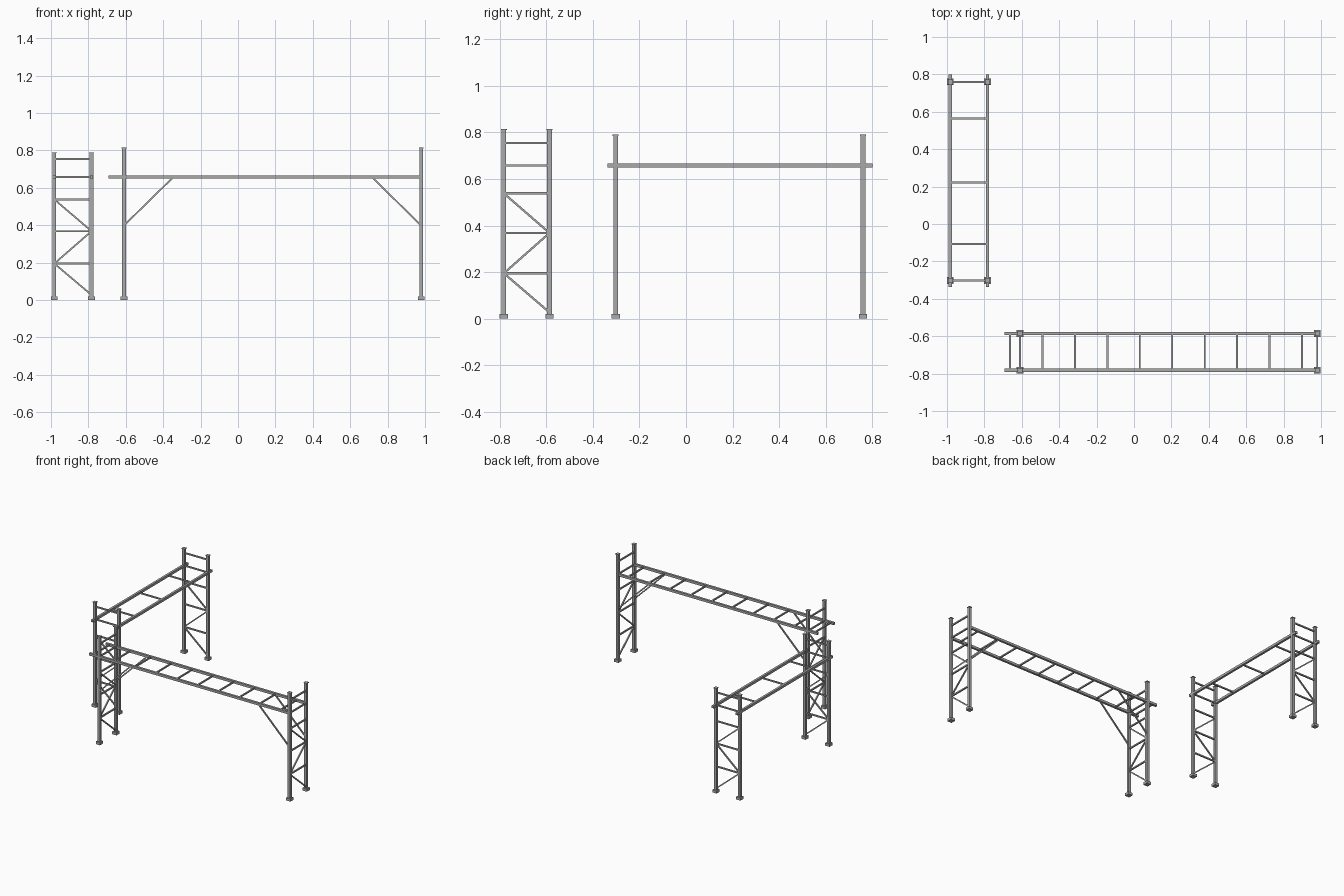
import bpy
from mathutils import Vector

cube = bpy.data.objects.get("Cube")
if cube:
    bpy.data.objects.remove(cube, do_unlink=True)

steel = bpy.data.materials.new("grey steel")
steel.use_nodes = True
grey = (0.4, 0.4, 0.4, 1)
steel.diffuse_color = grey
steel.node_tree.nodes["Principled BSDF"].inputs["Base Color"].default_value = grey

BEAM_Z = 0.658
RUNG_HEIGHTS = (0.195, 0.368, 0.538, 0.754)
ZIGZAG_HEIGHTS = (0.027, 0.195, 0.368, 0.538)


def bar(name, start, end, width, depth):
    """Square-section bar between two points."""
    start, end = Vector(start), Vector(end)
    axis = end - start
    bpy.ops.mesh.primitive_cube_add(size=1, location=(start + end) / 2)
    obj = bpy.context.object
    obj.name = name
    obj.rotation_euler = axis.to_track_quat("Z", "Y").to_euler()
    obj.scale = (width, depth, axis.length)
    obj.data.materials.append(steel)


def post(name, x, y, height):
    """Upright with a foot block and a thin cap."""
    bar(name + "_post", (x, y, 0), (x, y, height), 0.02, 0.02)
    bar(name + "_foot", (x, y, 0), (x, y, 0.02), 0.036, 0.036)
    bar(name + "_cap", (x, y, height - 0.005), (x, y, height), 0.026, 0.026)


def gate(name, place, ends, sides, height, beam_span, rungs, braces):
    """Two towers joined by a ladder; place(along, across, z) gives a point."""
    low, high = sides
    for i, along in enumerate(ends):
        tower = f"{name}_tower_{i + 1}"
        for j, across in enumerate(sides):
            p = place(along, across, 0)
            post(f"{tower}_{j + 1}", p[0], p[1], height)
        # Horizontal rungs
        for z in RUNG_HEIGHTS:
            bar(tower + "_rung", place(along, low, z), place(along, high, z), 0.01, 0.01)
        # Zigzag bracing
        for k in range(len(ZIGZAG_HEIGHTS) - 1):
            a, b = (high, low) if k % 2 == 0 else (low, high)
            bar(tower + "_diagonal", place(along, a, ZIGZAG_HEIGHTS[k]),
                place(along, b, ZIGZAG_HEIGHTS[k + 1]), 0.009, 0.009)
        # Knee braces under the ladder
        if braces:
            inward = 0.26 if i == 0 else -0.26
            for across in sides:
                bar(tower + "_knee_brace", place(along, across, 0.398),
                    place(along + inward, across, BEAM_Z - 0.005), 0.009, 0.009)
    # Ladder beams and rungs
    for across in sides:
        bar(name + "_beam", place(beam_span[0], across, BEAM_Z),
            place(beam_span[1], across, BEAM_Z), 0.017, 0.018)
    for along in rungs:
        bar(name + "_ladder_rung", place(along, low, BEAM_Z),
            place(along, high, BEAM_Z), 0.01, 0.01)


# Long gate across the front
gate("long_gate", lambda a, c, z: (a, c, z), (-0.61, 0.98), (-0.782, -0.586),
     0.815, (-0.692, 0.985), [-0.663 + 0.1735 * i for i in range(10)] + [-0.61, 0.98], True)

# Short gate running back along the side
gate("short_gate", lambda a, c, z: (c, a, z), (-0.302, 0.76), (-0.982, -0.783),
     0.79, (-0.338, 0.8), [-0.302, -0.107, 0.222, 0.564, 0.76], False)
